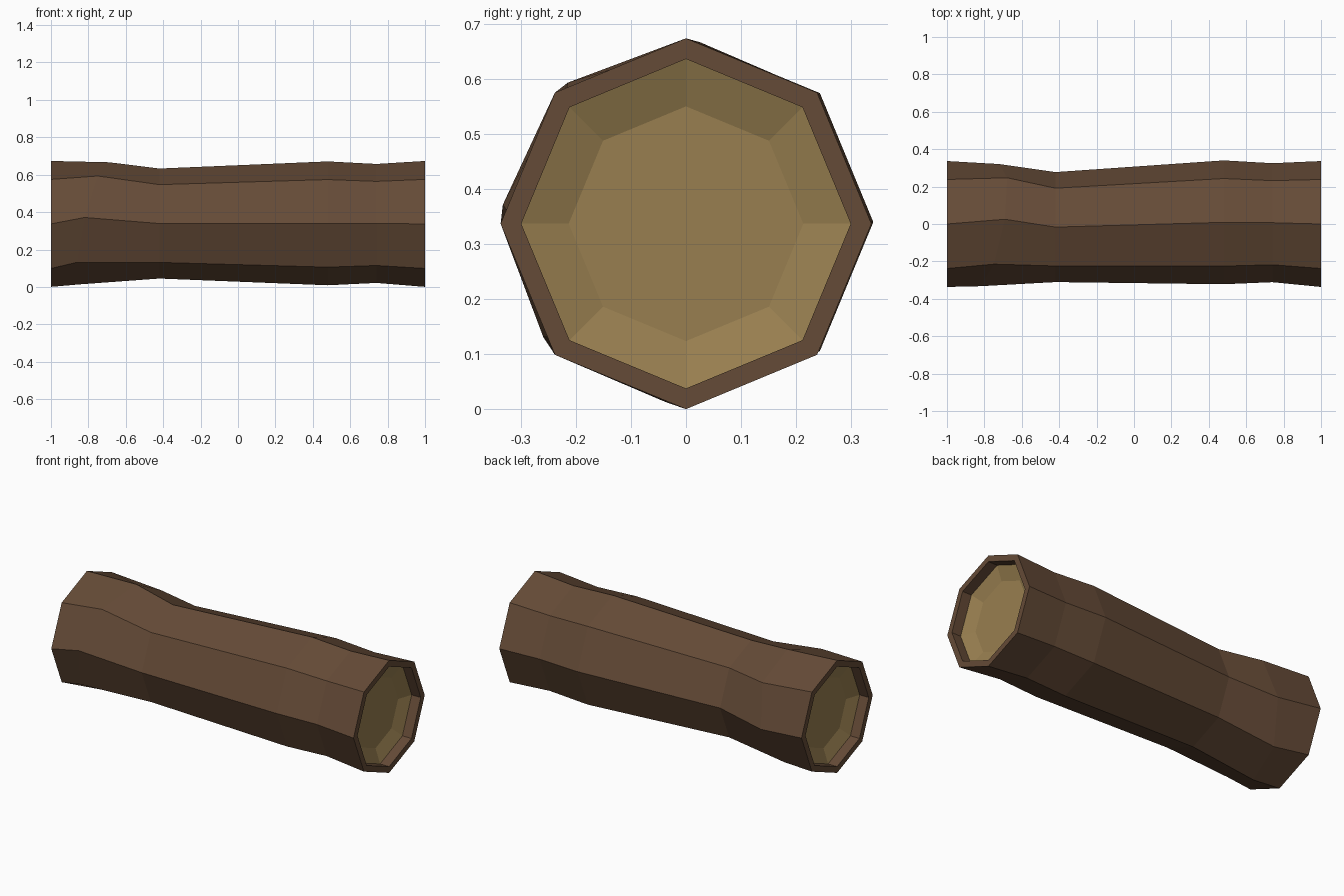
import bpy, bmesh
from math import sin, cos, radians

if "Cube" in bpy.data.objects:
    bpy.data.objects.remove(bpy.data.objects["Cube"])

SIDES = 8
CZ = 0.337


def material(name, color):
    m = bpy.data.materials.new(name)
    m.diffuse_color = (*color, 1)
    m.use_nodes = True
    m.node_tree.nodes["Principled BSDF"].inputs["Base Color"].default_value = m.diffuse_color
    return m


bark = material("bark brown", (0.130, 0.070, 0.038))
wood = material("cut wood tan", (0.315, 0.212, 0.080))

bm = bmesh.new()


def ring(x, r, cy=0.0, cz=CZ, twist=0.0, tilt_y=0.0, tilt_z=0.0):
    """Octagon across the log axis, optionally twisted and tilted."""
    verts = []
    for k in range(SIDES):
        a = radians(360 * k / SIDES + twist)
        a0 = radians(360 * k / SIDES)
        verts.append(bm.verts.new((x + tilt_y * cos(a0) + tilt_z * sin(a0),
                                   cy + r * cos(a), cz + r * sin(a))))
    return verts


def bridge(a, b, mat):
    for k in range(SIDES):
        n = (k + 1) % SIDES
        bm.faces.new((a[k], a[n], b[n], b[k])).material_index = mat


# Bark: uneven rings along the log
rings = [
    ring(-1.0, 0.3365),
    ring(-0.77, 0.328, -0.006, 0.34, twist=-5.5, tilt_y=0.05, tilt_z=0.08),
    ring(-0.42, 0.294, -0.0165, 0.339),
    ring(0.48, 0.331, 0.009, 0.34),
    ring(0.74, 0.318, 0.007, 0.3395),
    ring(1.0, 0.3365),
]
for a, b in zip(rings, rings[1:]):
    bridge(a, b, 0)

# Ends: bark rim, recessed wall, sloped wood band and flat wood disc
for side, outer in ((-1, rings[0]), (1, rings[-1])):
    rim = ring(side, 0.299)
    wall = ring(side * 0.94, 0.299)
    disc = ring(side * 0.91, 0.213)
    bridge(outer, rim, 0)
    bridge(rim, wall, 0)
    bridge(wall, disc, 1)
    bm.faces.new(disc).material_index = 1

bmesh.ops.recalc_face_normals(bm, faces=bm.faces)
mesh = bpy.data.meshes.new("log")
bm.to_mesh(mesh)
bm.free()
mesh.materials.append(bark)
mesh.materials.append(wood)
log = bpy.data.objects.new("log", mesh)
bpy.context.collection.objects.link(log)
